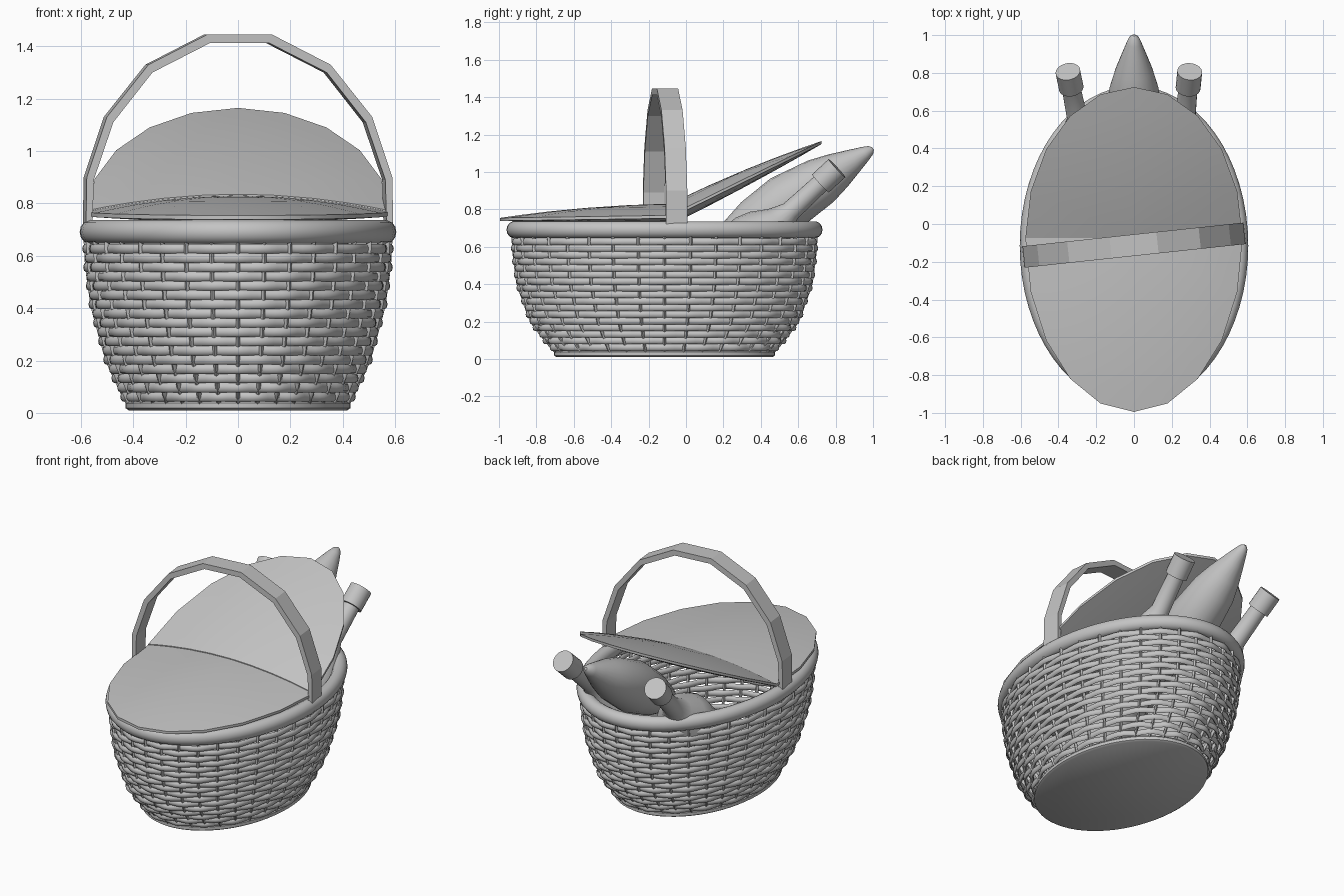
import bpy, bmesh
from math import sin, cos, pi, radians, tau
from mathutils import Vector, Matrix

if "Cube" in bpy.data.objects:
    bpy.data.objects.remove(bpy.data.objects["Cube"], do_unlink=True)

GREY = (0.55, 0.55, 0.55, 1)
mat = bpy.data.materials.new("plain_grey")
mat.use_nodes = True
mat.diffuse_color = GREY
mat.node_tree.nodes["Principled BSDF"].inputs["Base Color"].default_value = GREY

CY = -0.115          # basket centre along y
STAKES, ROWS = 36, 17


def finish(name, bm, smooth=35):
    bmesh.ops.recalc_face_normals(bm, faces=bm.faces)
    me = bpy.data.meshes.new(name)
    bm.to_mesh(me)
    bm.free()
    me.materials.append(mat)
    ob = bpy.data.objects.new(name, me)
    bpy.context.collection.objects.link(ob)
    bpy.ops.object.select_all(action='DESELECT')
    ob.select_set(True)
    bpy.context.view_layer.objects.active = ob
    if smooth:
        bpy.ops.object.shade_smooth_by_angle(angle=radians(smooth))
    return ob


def loft(bm, rings, loop=False):
    """Skin closed rings of points; cap the ends or join them in a loop."""
    vs = [[bm.verts.new(p) for p in r] for r in rings]
    n = len(vs[0])
    for i in range(len(vs) if loop else len(vs) - 1):
        a, b = vs[i], vs[(i + 1) % len(vs)]
        for j in range(n):
            k = (j + 1) % n
            bm.faces.new((a[j], a[k], b[k], b[j]))
    if not loop:
        bm.faces.new(vs[0])
        bm.faces.new(vs[-1])


# Half widths of the wall at each height
WALL = [(0.03, 0.415, 0.575), (0.1, 0.45, 0.635), (0.2, 0.495, 0.71),
        (0.4, 0.55, 0.78), (0.55, 0.572, 0.80), (0.7, 0.58, 0.81)]


def wall(angle, z, out=0.0):
    for (z0, a0, b0), (z1, a1, b1) in zip(WALL, WALL[1:]):
        if z <= z1:
            break
    f = (z - z0) / (z1 - z0)
    a, b = a0 + f * (a1 - a0) + out, b0 + f * (b1 - b0) + out
    return Vector((a * cos(angle), CY + b * sin(angle), z))


# Woven strands
bm = bmesh.new()
pitch = 0.6 / ROWS
for row in range(ROWS):
    z = 0.062 + row * pitch
    rings = []
    for i in range(STAKES * 4):
        t = tau * i / (STAKES * 4)
        wave = 0.008 * (-1) ** row * cos(t * STAKES / 2)
        ring = []
        for k in range(8):
            q = tau * k / 8
            p = wall(t, z, wave + 0.011 * cos(q))
            p.z += 0.0185 * sin(q)
            ring.append(p)
        rings.append(ring)
    loft(bm, rings, loop=True)
finish("woven_strands", bm, 60)

# Upright stakes
bm = bmesh.new()
for s in range(STAKES):
    t = tau * s / STAKES
    rings = []
    for i in range(13):
        z = 0.03 + 0.64 * i / 12
        c = wall(t, z)
        n = (wall(t, z, 0.1) - c).normalized()
        side = Vector((-n.y, n.x, 0))
        rings.append([c + n * 0.012 * cos(tau * k / 6) + side * 0.009 * sin(tau * k / 6)
                      for k in range(6)])
    loft(bm, rings)
finish("upright_stakes", bm, 60)


def oval(a, b, z, n=64):
    return [(a * cos(tau * i / n), CY + b * sin(tau * i / n), z) for i in range(n)]


# Basket floor with its rounded edge
bm = bmesh.new()
loft(bm, [oval(0.43 - d, 0.59 - d, z) for d, z in
          ((0.012, 0.01), (0, 0.018), (0, 0.037), (0.012, 0.05))])
finish("basket_floor", bm)

# Rolled rim
bm = bmesh.new()
rings = []
for k in range(14):
    q = tau * k / 14
    d = 0.043 * cos(q)
    rings.append(oval(0.562 + d, 0.802 + d, 0.691 + 0.046 * sin(q)))
loft(bm, rings, loop=True)
finish("basket_rim", bm, 60)


# Half-oval lids, thick along the hinge and thin at the outer edge
def lid(name, length, hinge_y, hinge_z, slope, top, bottom):
    bm = bmesh.new()
    steps = [0.03, 0.25, 0.5, 0.72, 0.88, 1.0]
    rings = []
    for sign, ts in ((1, steps), (-1, steps[::-1])):
        bulge = top if sign > 0 else bottom
        for t in ts:
            ring = []
            for i in range(11):
                q = pi * i / 10
                y = hinge_y + length * t * sin(q)
                z = hinge_z + slope * (y - hinge_y)
                z += sign * (0.008 + (bulge - 0.008) * (1 - t * t))
                ring.append((0.575 * t * cos(q), y, z))
            rings.append(ring)
    loft(bm, rings)
    finish(name, bm, 40)


lid("front_lid", -0.92, -0.075, 0.76, 0.015, 0.07, 0.03)
lid("back_lid", 0.8, -0.075, 0.765, 0.49, 0.07, 0.045)

# Faceted carrying handle, turned slightly about z
half = [(0.59, 0.565, 0.71, 0.71), (0.587, 0.56, 0.9, 0.89), (0.51, 0.485, 1.13, 1.11),
        (0.35, 0.335, 1.33, 1.3), (0.125, 0.115, 1.445, 1.412)]
path = half + [(-a, -b, c, d) for a, b, c, d in half[::-1]]
bm = bmesh.new()
w = 0.057
loft(bm, [[(xo, -w, zo), (xo, w, zo), (xi, w, zi), (xi, -w, zi)] for xo, xi, zo, zi in path])
handle = finish("carrying_handle", bm, 0)
handle.matrix_world = Matrix.Translation((0, -0.112, 0)) @ Matrix.Rotation(radians(6.1), 4, 'Z')


# Round items leaning in the basket: profile of (distance from the tip, radius)
def lathe(name, tip, end, profile, n):
    tip, end = Vector(tip), Vector(end)
    axis = (end - tip).normalized()
    u = axis.cross(Vector((1, 0, 0))).normalized()
    v = axis.cross(u)
    bm = bmesh.new()
    loft(bm, [[tip + axis * s + (u * cos(tau * k / n) + v * sin(tau * k / n)) * r
               for k in range(n)] for s, r in profile])
    finish(name, bm, 40)


bottle = [(0, 0.066), (0.12, 0.066), (0.12, 0.05), (0.34, 0.055), (0.42, 0.09),
          (0.5, 0.145), (0.58, 0.175), (1.28, 0.175)]
lathe("left_bottle", (0.295, 0.807, 1.02), (0.2, -0.15, 0.132), bottle, 20)
lathe("right_bottle", (-0.35, 0.807, 1.02), (-0.16, -0.13, 0.15), bottle, 20)

loaf = [(0, 0.008), (0.015, 0.025), (0.05, 0.04), (0.12, 0.065), (0.22, 0.1), (0.33, 0.13),
        (0.55, 0.155), (0.75, 0.13), (0.92, 0.08), (1.02, 0.04), (1.05, 0.01)]
lathe("bread_loaf", (0, 1.0, 1.125), (0, 0.15, 0.594), loaf, 20)
